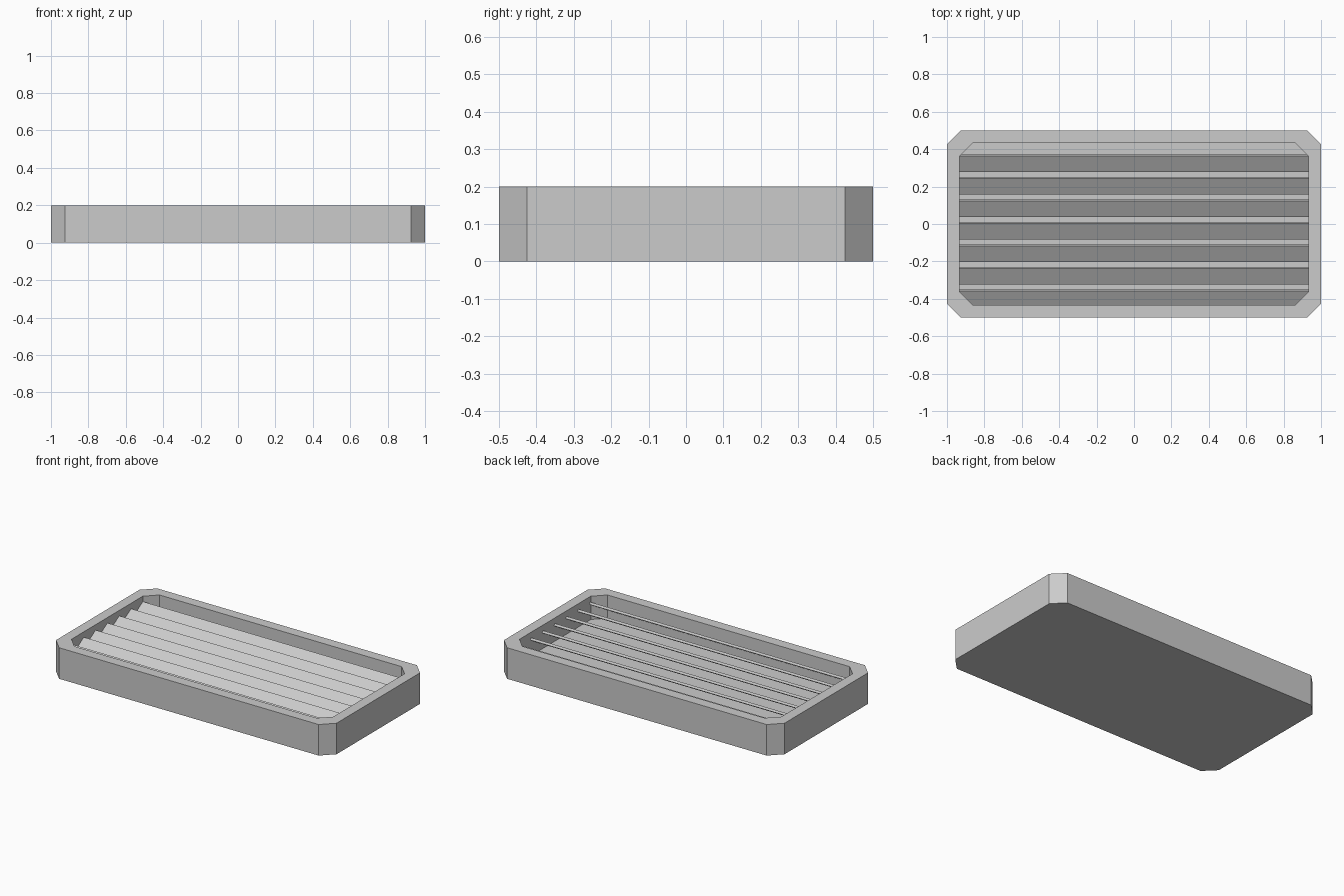
import bpy, bmesh, math

if "Cube" in bpy.data.objects:
    bpy.data.objects.remove(bpy.data.objects["Cube"])

def octagon(hx, hy, c):
    """Rectangle outline with cut corners, counter-clockwise."""
    return [(hx, -hy + c), (hx, hy - c), (hx - c, hy), (-hx + c, hy),
            (-hx, hy - c), (-hx, -hy + c), (-hx + c, -hy), (hx - c, -hy)]

def finish(bm, name):
    bmesh.ops.recalc_face_normals(bm, faces=bm.faces)
    me = bpy.data.meshes.new(name)
    bm.to_mesh(me)
    bm.free()
    ob = bpy.data.objects.new(name, me)
    bpy.context.collection.objects.link(ob)
    return ob

# Vent housing: solid base, chamfered walls, recessed floor
bm = bmesh.new()
outer, inner = octagon(1, 0.5, 0.075), octagon(0.933, 0.433, 0.07)
rings = [[bm.verts.new((x, y, z)) for x, y in pts]
         for pts, z in ((outer, 0), (outer, 0.2), (inner, 0.2), (inner, 0.05))]
for a, b in zip(rings, rings[1:]):
    for i in range(8):
        j = (i + 1) % 8
        bm.faces.new((a[i], a[j], b[j], b[i]))
bm.faces.new(rings[0][::-1])
bm.faces.new(rings[-1])
finish(bm, "vent_housing")

# Tilted louvre slats, rising towards the back
TILT, WIDTH, THICK, HALF = math.radians(31), 0.1, 0.015, 0.935
c, s = math.cos(TILT), math.sin(TILT)
for k in range(7):
    y, z = -0.357 + 0.1202 * k, 0.165          # upper rear edge of the slat
    profile = [(y, z), (y - WIDTH * c, z - WIDTH * s),
               (y - WIDTH * c + THICK * s, z - WIDTH * s - THICK * c),
               (y + THICK * s, z - THICK * c)]
    bm = bmesh.new()
    ends = [[bm.verts.new((x, py, pz)) for py, pz in profile] for x in (-HALF, HALF)]
    for i in range(4):
        j = (i + 1) % 4
        bm.faces.new((ends[0][i], ends[0][j], ends[1][j], ends[1][i]))
    bm.faces.new(ends[0])
    bm.faces.new(ends[1])
    finish(bm, f"louvre_slat_{k + 1}")
